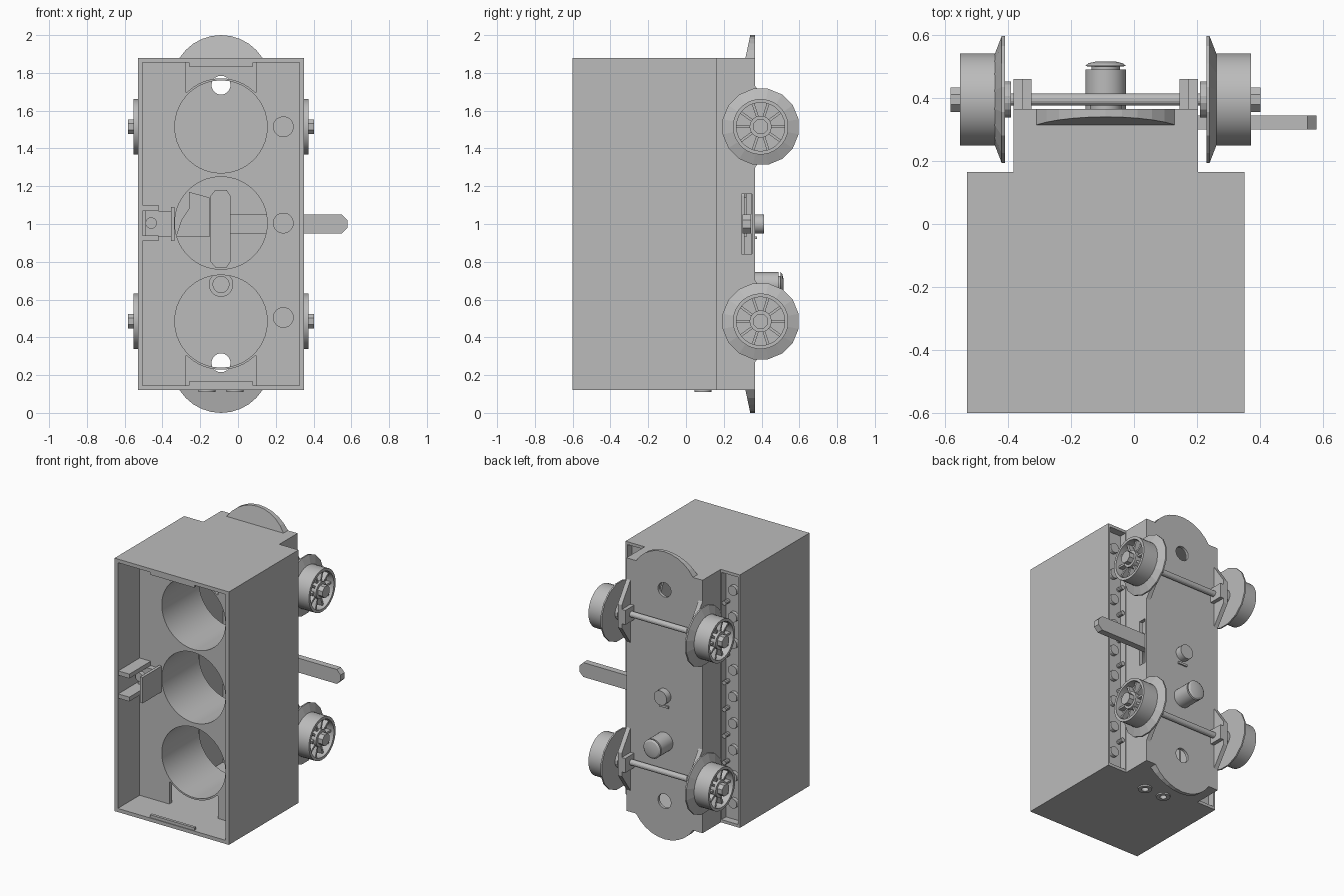
import bpy, bmesh
from math import sin, cos, pi, radians
from mathutils import Matrix, Vector

if "Cube" in bpy.data.objects:
    bpy.data.objects.remove(bpy.data.objects["Cube"])

CX = -0.09                     # symmetry plane of the wagon body
AXLES = (0.485, 1.515)
BORES = (0.485, 1.005, 1.515)

grey = bpy.data.materials.new("plain_grey")
grey.use_nodes = True
GREY = (0.5, 0.5, 0.5, 1)
grey.diffuse_color = GREY
grey.node_tree.nodes["Principled BSDF"].inputs["Base Color"].default_value = GREY


def finish(name, bm, smooth=False):
    bmesh.ops.recalc_face_normals(bm, faces=bm.faces)
    mesh = bpy.data.meshes.new(name)
    bm.to_mesh(mesh)
    bm.free()
    mesh.materials.append(grey)
    ob = bpy.data.objects.new(name, mesh)
    bpy.context.collection.objects.link(ob)
    if smooth:
        bpy.ops.object.select_all(action='DESELECT')
        ob.select_set(True)
        bpy.context.view_layer.objects.active = ob
        bpy.ops.object.shade_smooth_by_angle(angle=radians(20))
    return ob


def place(axis, u, v, t):
    return {'x': (t, u, v), 'y': (u, t, v), 'z': (u, v, t)}[axis]


def prism(name, pts, axis, a, b):
    bm = bmesh.new()
    rings = [[bm.verts.new(place(axis, u, v, t)) for u, v in pts] for t in (a, b)]
    for r in rings:
        bm.faces.new(r)
    for i in range(len(pts)):
        j = (i + 1) % len(pts)
        bm.faces.new((rings[0][i], rings[0][j], rings[1][j], rings[1][i]))
    return finish(name, bm)


def box(name, x0, x1, y0, y1, z0, z1):
    return prism(name, [(x0, y0), (x1, y0), (x1, y1), (x0, y1)], 'z', z0, z1)


def lathe(name, prof, axis, c, n=32, ring=False):
    """Spin (radius, position) pairs round an axis; ring closes the profile."""
    bm = bmesh.new()
    rows = [[bm.verts.new(place(axis, c[0] + r * cos(2 * pi * (i + .5) / n),
                                c[1] + r * sin(2 * pi * (i + .5) / n), t))
             for i in range(n)] for r, t in prof]
    pairs = list(zip(rows, rows[1:])) + ([(rows[-1], rows[0])] if ring else [])
    for p, q in pairs:
        for i in range(n):
            j = (i + 1) % n
            bm.faces.new((p[i], p[j], q[j], q[i]))
    if not ring:
        bm.faces.new(rows[0])
        bm.faces.new(rows[-1])
    return finish(name, bm, n > 18)


def rod(name, axis, c, r, a, b, n=24):
    return lathe(name, [(r, a), (r, b)], axis, c, n)


def tube(name, axis, c, r0, r1, a, b, n=24):
    return lathe(name, [(r0, a), (r1, a), (r1, b), (r0, b)], axis, c, n, True)


def cut(ob, cutters):
    bpy.ops.object.select_all(action='DESELECT')
    bpy.context.view_layer.objects.active = ob
    ob.select_set(True)
    for c in cutters:
        m = ob.modifiers.new("cut", 'BOOLEAN')
        m.operation, m.solver, m.object = 'DIFFERENCE', 'EXACT', c
        bpy.ops.object.modifier_apply(modifier=m.name)
        bpy.data.objects.remove(c)


def mirror_x(d0, d1, s):
    return sorted((CX + s * d0, CX + s * d1))


# Body shell: wide open-fronted box with a narrower back
half = [(0, -.6), (.44, -.6), (.44, .165), (.293, .165), (.293, .365), (0, .365)]
outline = [(CX + x, y) for x, y in half[1:-1]] + [(CX - x, y) for x, y in half[-2:0:-1]]
body = prism("body_shell", outline, 'z', .12, 1.88)
cutters = [box("cutter", CX - .415, CX + .415, -.7, .09, .145, 1.855),
           box("cutter", CX - .268, CX + .268, 0, .345, .145, 1.855),
           box("cutter", CX, CX + .4, .295, .35, .84, 1.16)]
for s in (-1, 1):
    x0, x1 = mirror_x(.298, .425, s)
    cutters.append(box("cutter", x0, x1, .115, .2, .14, 1.86))
for z in (.265, 1.735):
    cutters.append(rod("cutter", 'y', (CX, z), .05, .3, .4))
for x in (CX - .075, CX + .075):
    cutters.append(rod("cutter", 'z', (x, .09), .022, .1, .2))
cut(body, cutters)

# Inner panel with three bores and a notch at each end
panel = box("inner_panel", CX - .415, CX + .415, -.36, -.33, .145, 1.855)
cut(panel, [rod("cutter", 'y', (CX, z), .255, -.5, 0, 48) for z in BORES])
for z0, z1, zb in ((.1, .3, BORES[0]), (1.7, 1.9, BORES[2])):
    notch = box("cutter", CX - .187, CX + .187, -.5, -.2, z0, z1)
    cut(notch, [rod("cutter", 'y', (CX, zb), .256, -.6, 0, 48)])
    cut(panel, [notch])
for z in BORES:
    tube("bore_tube", 'y', (CX, z), .245, .2565, -.36, .05, 48)
    rod("panel_post", 'y', (.24, z + (.02 if z < .5 else 0)), .055, -.4, -.35)
tube("post_ring", 'y', (.24, .505), .03, .034, -.405, -.39)

# Latch ledges, blade and snap ridges in the open front
for z in (.925, 1.085):
    box("latch_ledge", -.506, -.42, -.595, -.35, z - .015, z + .015)
box("latch_bridge", -.49, -.345, -.4, -.35, .935, 1.07)
box("latch_blade", -.355, -.335, -.57, -.3, .91, 1.09)
rod("latch_peg", 'y', (-.46, 1.005), .03, -.43, -.39)
for z in (.155, 1.845):
    box("snap_ridge", CX - .17, CX + .17, -.595, -.575, z - .01, z + .01)

# Side lever and its carrier behind the middle bore
prism("side_lever", [(-.1, .95), (.55, .95), (.58, .98), (.58, 1.02), (.55, 1.05), (-.1, 1.05)],
      'y', .3, .344)
prism("lever_crossbar", [(-.12, .77), (-.06, .77), (-.04, .8), (-.04, 1.15),
                         (-.06, 1.18), (-.12, 1.18), (-.145, 1.15), (-.145, .8)], 'y', .27, .31)
prism("lever_cam", [(-.26, 1.17), (-.15, 1.14), (-.15, .93), (-.33, .93),
                    (-.3, 1.02), (-.26, 1.08)], 'y', .28, .32)

# Rounded end lips, with a sloping front face
for s in (-1, 1):
    arc = [(CX + .26 * cos(radians(a)), 1 + s * (.74 + .26 * sin(radians(a))))
           for a in [32.5 + 11.5 * i for i in range(11)]]
    lip = prism("end_lip", arc, 'y', .315, .365)
    for v in lip.data.vertices:
        if v.co.y < .35:
            v.co.y += (abs(v.co.z - 1) - .88) * .21

# Studs in the recessed side channels
for s in (-1, 1):
    for i in range(9):
        z = 1 + .185 * (i - 4)
        rod("channel_stud", 'y', (CX + s * .365, z), .034, .11, .14, 16)
        if i < 8:
            rod("small_channel_stud", 'y', (CX + s * .315, z + .0925), .015, .11, .16, 10)

# Back pegs, bottom rings
lathe("back_peg", [(.065, .33), (.065, .49), (.045, .491), (.045, .5), (.066, .501), (.055, .51),
                   (.03, .516)], 'y', (CX, .68))
rod("back_button", 'y', (CX, 1.0), .05, .36, .412)
box("back_bar", CX - .035, CX + .035, .36, .375, .92, .935)
rod("inner_screw", 'y', (CX, .68), .045, .3, .34)
for x in (CX - .075, CX + .075):
    tube("bottom_ring", 'z', (x, .09), .022, .045, .11, .13)

# Running gear: axles, brackets, flanged spoked wheels
YW = .395
for z in AXLES:
    rod("axle", 'x', (YW, z), .02, CX - .34, CX + .34, 16)
    for s in (-1, 1):
        X = lambda d: CX + s * d
        a, b = mirror_x(.262, .293, s)
        prism("axle_bracket", [(.36, z - .225), (.46, z - .08), (.46, z + .08),
                               (.36, z + .225)], 'x', a, b)
        a, b = mirror_x(.235, .264, s)
        box("axle_clip", a, b, .36, .46, z - .05, z + .05)
        c = (YW, z)
        lathe("wheel_flange", [(.058, X(.3)), (.058, X(.32)), (.205, X(.32)),
                               (.205, X(.33)), (.147, X(.352)), (.05, X(.352))], 'x', c, 16)
        tube("wheel_rim", 'x', c, .128, .147, X(.345), X(.462), 32)
        rod("wheel_disc", 'x', c, .13, X(.35), X(.405), 32)
        rod("wheel_hub", 'x', c, .058, X(.4), X(.455))
        rod("hub_cap", 'x', c, .042, X(.45), X(.492), 8)
        a, b = mirror_x(.4, .44, s)
        for i in range(10):
            spoke = box("wheel_spoke", a, b, .05, .132, -.007, .007)
            spoke.data.transform(Matrix.Translation(Vector((0, YW, z))) @
                                 Matrix.Rotation(2 * pi * i / 10, 4, 'X'))
